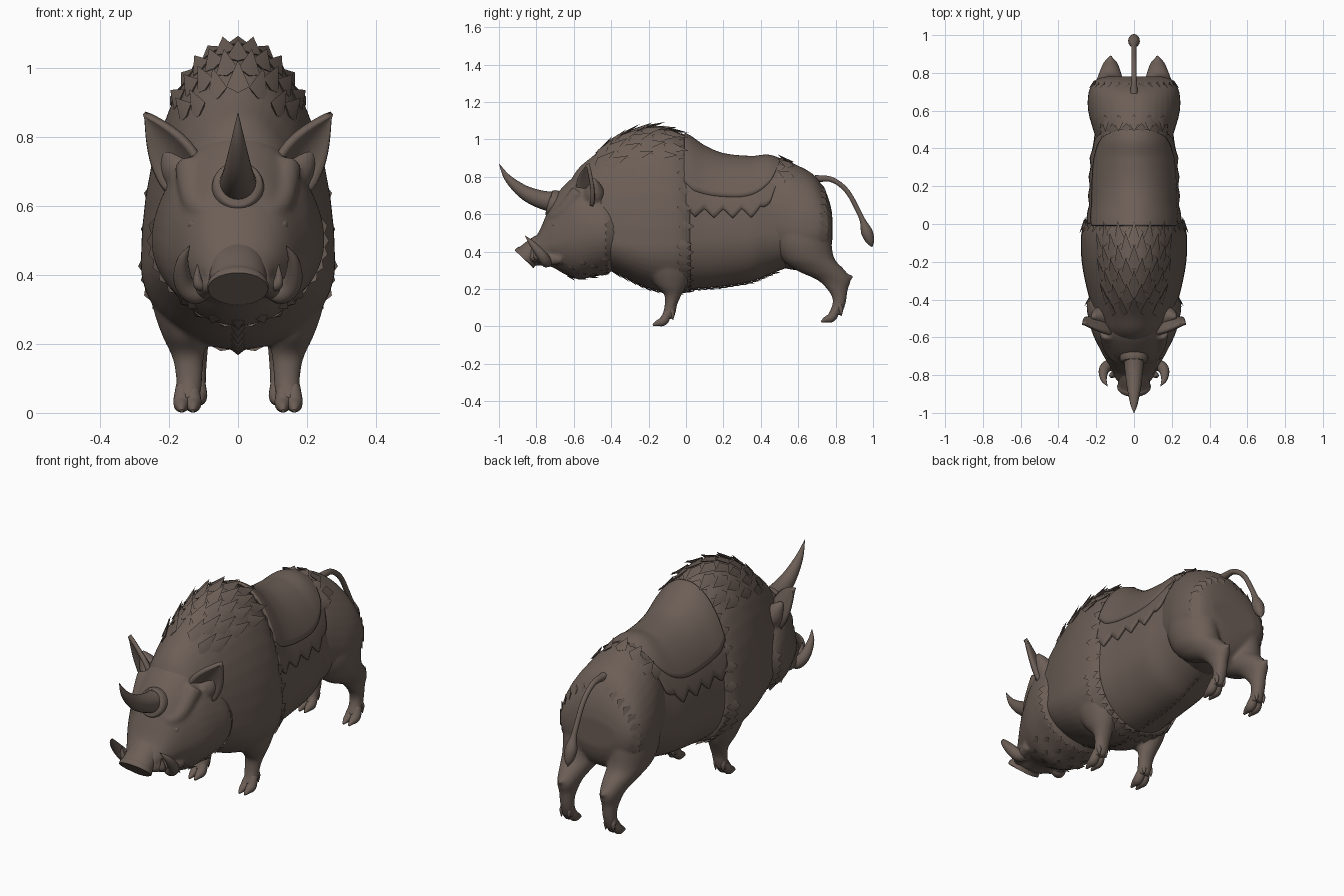
import bpy, bmesh
from math import sin, cos, asin, pi, radians
from mathutils import Vector

if "Cube" in bpy.data.objects:
    bpy.data.objects.remove(bpy.data.objects["Cube"])

COLOUR = (0.15, 0.113, 0.094, 1)
hide = bpy.data.materials.new("brown_hide")
hide.use_nodes = True
hide.diffuse_color = COLOUR
bsdf = next(n for n in hide.node_tree.nodes if n.type == 'BSDF_PRINCIPLED')
bsdf.inputs["Base Color"].default_value = COLOUR
bsdf.inputs["Roughness"].default_value = 0.8
made = []


def finish(name, bm, mirror=False, thick=0):
    bmesh.ops.remove_doubles(bm, verts=bm.verts, dist=0.0002)
    bmesh.ops.recalc_face_normals(bm, faces=bm.faces)
    me = bpy.data.meshes.new(name)
    bm.to_mesh(me)
    bm.free()
    me.materials.append(hide)
    ob = bpy.data.objects.new(name, me)
    bpy.context.collection.objects.link(ob)
    if thick:
        mod = ob.modifiers.new("thickness", 'SOLIDIFY')
        mod.thickness, mod.offset = thick, 0
    if mirror:
        ob.modifiers.new("mirror", 'MIRROR').use_mirror_merge = False
    made.append(ob)
    return ob


def blend(name, parts):
    """Fuse overlapping parts into one smooth skin."""
    graph, bm = bpy.context.evaluated_depsgraph_get(), bmesh.new()
    for ob in parts:
        bm.from_mesh(ob.evaluated_get(graph).to_mesh())
    for ob in parts:
        made.remove(ob)
        bpy.data.objects.remove(ob)
    ob = finish(name, bm)
    fuse = ob.modifiers.new("fuse", 'REMESH')
    fuse.mode, fuse.voxel_size, fuse.use_smooth_shade = 'VOXEL', .009, True
    ob.modifiers.new("soften", 'SMOOTH').iterations = 6


def row(rows, t):
    """Smoothly interpolate rows keyed by their first number."""
    n = len(rows)
    i = max([k for k in range(n - 1) if rows[k][0] <= t] or [0])
    a, b = Vector(rows[i]), Vector(rows[i + 1])
    p, q = Vector(rows[max(i - 1, 0)]), Vector(rows[min(i + 2, n - 1)])
    h = b[0] - a[0]
    u = (t - a[0]) / h
    ma, mb = (b - p) / (b[0] - p[0]) * h, (q - a) / (q[0] - a[0]) * h
    return (a * (1 + 2 * u) + ma * u) * (1 - u) ** 2 + (b * (3 - 2 * u) + mb * (u - 1)) * u * u


def skin(bm, rings, closed=True):
    vs = [[bm.verts.new(p) for p in r] for r in rings]
    n = len(vs[0])
    for a, b in zip(vs, vs[1:]):
        for j in range(n if closed else n - 1):
            k = (j + 1) % n
            bm.faces.new((a[j], a[k], b[k], b[j]))
    if closed:
        bm.faces.new(vs[0])
        bm.faces.new(vs[-1])


def spread(a, b, n):
    return [a + (b - a) * i / (n - 1) for i in range(n)]


def loft(name, rows, place, mirror=False, steps=40, sides=40):
    bm = bmesh.new()
    skin(bm, [[place(row(rows, t), 2 * pi * j / sides) for j in range(sides)]
              for t in spread(rows[0][0], rows[-1][0], steps)])
    return finish(name, bm, mirror)


def trunk(r, a):
    y, top, bottom, w, mid = r
    s = sin(a)
    return Vector((w * cos(a), y, mid + s * (top - mid if s > 0 else mid - bottom)))


def limb(r, a):
    z, x, y, rx, ry = r
    return Vector((x + rx * cos(a), y + ry * sin(a), z))


def add_tube(bm, pts, steps=20, sides=16, stretch=1):
    rows = [(i, *p) for i, p in enumerate(pts)]
    samples = [row(rows, t) for t in spread(0, len(pts) - 1, steps)]
    c = [Vector(s[1:4]) for s in samples]
    rings, n = [], None
    for i, s in enumerate(samples):
        t = (c[min(i + 1, steps - 1)] - c[max(i - 1, 0)]).normalized()
        n = t.orthogonal() if n is None else n - t * n.dot(t)
        n.normalize()
        b, r = t.cross(n), max(s[4], 0.001)
        ring = [c[i] + (n * cos(2 * pi * j / sides) + b * sin(2 * pi * j / sides)) * r
                for j in range(sides)]
        rings.append([Vector((p.x * stretch, p.y, p.z)) for p in ring])
    skin(bm, rings)


def tube(name, pts, mirror=False, **kw):
    bm = bmesh.new()
    add_tube(bm, pts, **kw)
    return finish(name, bm, mirror)


def surface(rows, y, a, off=0):
    r = row(rows, y)
    h = r[1] - r[4] if sin(a) > 0 else r[4] - r[2]
    n = Vector((cos(a) / r[3], 0, sin(a) / h)).normalized()
    return trunk(r, a) + n * off, n


def fringe(name, rows, spots, width, length, lift, way=1):
    """Flat pointed fur locks rooted on a lofted surface at (y, degrees)."""
    bm = bmesh.new()
    for y, deg in spots:
        a = radians(deg)
        p, n = surface(rows, y, a)
        d = (surface(rows, y + 0.02 * way, a)[0] - p).normalized()
        side = d.cross(n).normalized()
        base = [bm.verts.new(p + o) for o in
                (side * width, n * width * 0.15 - d * width, -side * width, -n * width * 0.5)]
        tip = bm.verts.new(p + (d + n * lift).normalized() * length)
        for i in range(4):
            bm.faces.new((base[i], base[(i + 1) % 4], tip))
        bm.faces.new(base)
    finish(name, bm)


# Body: rows are (y, top, bottom, half width, height of widest point)
shoulders = [(-.64, .74, .5, .08, .62), (-.58, .84, .42, .15, .6), (-.5, .91, .36, .2, .52),
             (-.4, .995, .3, .235, .46), (-.3, 1.045, .25, .26, .44), (-.2, 1.07, .205, .277, .43),
             (-.1, 1.06, .185, .282, .43), (-.03, 1.03, .185, .275, .43), (.025, .99, .195, .25, .44)]
belly = [(-.1, 1.03, .2, .25, .5), (0, 1.01, .2, .247, .47), (.1, .945, .205, .238, .47),
         (.2, .905, .215, .235, .48), (.35, .89, .24, .228, .48), (.45, .895, .28, .212, .5),
         (.58, .84, .33, .2, .5)]
rump = [(.42, .86, .36, .19, .57), (.5, .895, .32, .217, .55), (.6, .86, .3, .243, .52),
        (.69, .805, .31, .242, .52), (.745, .725, .35, .22, .53), (.77, .66, .4, .19, .53),
        (.782, .6, .45, .14, .53)]
head = [(-.36, .7, .33, .22, .5), (-.42, .74, .285, .25, .5), (-.5, .8, .265, .242, .5),
        (-.58, .81, .253, .22, .49), (-.65, .755, .28, .187, .47), (-.71, .68, .315, .155, .45),
        (-.75, .59, .325, .13, .43), (-.79, .5, .325, .105, .41), (-.83, .45, .33, .088, .39)][::-1]
loft("belly", belly, trunk)

# Legs fused to the body: rows are (z, x, y, half width, half depth)
front = loft("front_legs", [(.04, .147, -.105, .034, .037), (.07, .143, -.09, .037, .034),
                            (.12, .142, -.08, .04, .034), (.17, .146, -.07, .048, .047),
                            (.22, .155, -.08, .063, .082), (.3, .163, -.09, .082, .115),
                            (.4, .165, -.1, .092, .125), (.55, .16, -.1, .08, .12)], limb, True)
hind = loft("hind_legs", [(.06, .128, .795, .035, .037), (.12, .125, .818, .034, .035),
                          (.16, .125, .82, .036, .04), (.2, .125, .81, .04, .056),
                          (.25, .125, .79, .052, .09), (.3, .127, .72, .073, .13),
                          (.36, .133, .655, .095, .14), (.46, .135, .625, .108, .152),
                          (.6, .125, .62, .1, .14)], limb, True)
spurs = tube("hock_spurs", [(.125, .82, .25, .035), (.125, .86, .258, .024), (.125, .895, .272, .006)], True)
blend("shoulders", [loft("shoulder_mass", shoulders, trunk), front])
blend("hindquarters", [loft("rump_mass", rump, trunk), hind, spurs])

# Cloven hooves and dewclaws
for name, x, y, z in (("front_hooves", .147, -.1, 0), ("hind_hooves", .13, .8, .02)):
    bm = bmesh.new()
    for s in (-1, 1):
        add_tube(bm, [(x + s * .014, y + .005, z + .075, .02), (x + s * .016, y - .02, z + .03, .025),
                      (x + s * .017, y - .05, z + .018, .017), (x + s * .016, y - .077, z + .006, .005)], steps=12)
        add_tube(bm, [(x + s * .016, y + .018, z + .1, .013), (x + s * .021, y + .028, z + .07, .012),
                      (x + s * .022, y + .03, z + .035, .002)], steps=8, sides=10)
    finish(name, bm, True)

# Head fused with brows, lips and ear roots
brows = tube("brows", [(.045, -.7, .62, .027), (.09, -.7, .585, .034), (.125, -.65, .62, .04),
                       (.14, -.57, .72, .045)], True)
lips = tube("lips", [(.06, -.83, .37, .022), (.085, -.79, .37, .028), (.107, -.73, .36, .034),
                     (.14, -.66, .36, .024)], True)
ear_roots = tube("ear_roots", [(.12, -.5, .65, .06), (.17, -.49, .71, .058),
                               (.2, -.49, .755, .035), (.22, -.495, .79, .01)], True)
blend("head", [loft("skull", head, trunk), brows, lips, ear_roots])

# Snout, horn with its collar, tusks, eyes
tube("snout", [(0, -.72, .46, .06), (0, -.79, .42, .064), (0, -.845, .377, .066),
               (0, -.86, .366, .07), (0, -.866, .36, .068)], stretch=1.28, sides=28)
tube("horn", [(0, -.66, .66, .058), (0, -.76, .675, .05), (0, -.86, .715, .038),
              (0, -.95, .79, .02), (0, -1, .87, .001)], sides=24)
tube("horn_collar", [(0, -.63, .65, .06), (0, -.69, .652, .075), (0, -.725, .657, .072),
                     (0, -.737, .66, .055)], sides=28)
tube("tusks", [(.08, -.74, .37, .022), (.125, -.745, .345, .03), (.158, -.77, .38, .028),
               (.161, -.82, .44, .017), (.14, -.86, .485, .001)], True)
tube("small_tusks", [(.085, -.78, .37, .015), (.115, -.8, .375, .016), (.118, -.81, .43, .002)], True)
tube("eyes", [(.112, -.715, .545, .002), (.122, -.71, .545, .013), (.135, -.7, .547, .013),
              (.145, -.69, .548, .002)], True, steps=10)

# Cupped ears
root, tip, across = Vector((.15, -.53, .68)), Vector((.272, -.525, .87)), Vector((-.66, -.52, .52))
bm = bmesh.new()
skin(bm, [[root.lerp(tip, u) + across * v * .08 * sin(pi * (.4 + .6 * u))
           + Vector((.45, -.8, .1)) * (.05 * v * v - .03) * (1 - u) for v in spread(-1, 1, 11)]
          for u in spread(0, 1, 14)], False)
finish("ears", bm, True, .02)

# Tail with its tuft
tube("tail", [(0, .69, .79, .02), (0, .78, .785, .014), (0, .86, .725, .013), (0, .92, .62, .013),
              (0, .945, .565, .016), (0, .967, .505, .031), (0, .985, .455, .022),
              (0, .995, .425, .002)], steps=40)


# Saddle pad and toothed skirt draped over the belly
def cloth(name, edge, teeth, off, thick):
    bm, rings = bmesh.new(), []
    for y in spread(edge[0][0], edge[-1][0], 77):
        r = row(belly, y)
        z = row(edge, y)[1] + teeth * abs((y * 10) % 1 - .5) * 2
        a = asin(min((z - r[4]) / (r[1] - r[4]), .97))
        rings.append([surface(belly, y, b, off)[0] for b in spread(a, pi - a, 33)])
    skin(bm, rings, False)
    finish(name, bm, thick=thick)


cloth("saddle_skirt", [(0, .59), (.1, .58), (.3, .58), (.41, .6), (.47, .7), (.53, .82)],
      .05, .007, .014)
cloth("saddle_pad", [(-.01, .77), (.05, .72), (.2, .69), (.35, .7), (.45, .77), (.5, .87)],
      0, .012, .02)

# Fur: mane locks, edge fringes, keel and chin hair
mane = [(-.46 + .062 * i, 90 + s * (k * 16 + 8 * (i % 2))) for i in range(7)
        for k in range(3) for s in (-1, 1) if k or s > 0 or i % 2]
fringe("mane_locks", shoulders, mane, .034, .105, .16)
fringe("shoulder_fringe", shoulders, [(-.02 + .01 * (i % 2), i * 10) for i in range(36)],
       .032, .055, .25)
fringe("cheek_fringe", head, [(-.41, s * d + 90) for s in (-1, 1) for d in range(80, 181, 10)],
       .028, .045, .05)
fringe("chin_hair", head, [(-.62 + .06 * i, -90 + 20 * k + 10 * (i % 2)) for i in range(4)
                           for k in range(-2, 3)], .02, .035, .35)
fringe("chest_hair", shoulders, [(-.38 + .04 * i, -90) for i in range(9)], .022, .05, .3)
fringe("belly_hair", belly, [(.01 + .035 * i, -90) for i in range(14)], .02, .042, .3)
fringe("rump_crest", rump, [(.5 + .045 * i, 40 + 20 * k + 10 * i) for i in range(2) for k in range(6 - i)],
       .034, .065, .3, -1)
fringe("rump_fringe", rump, [(.735, 90 + s * d) for s in (-1, 1) for d in range(12, 130, 12)],
       .024, .035, .1)

# Smooth shading with sharp edges kept
bpy.ops.object.select_all(action='DESELECT')
for ob in made:
    ob.select_set(True)
bpy.context.view_layer.objects.active = made[0]
bpy.ops.object.shade_smooth_by_angle(angle=radians(40))
